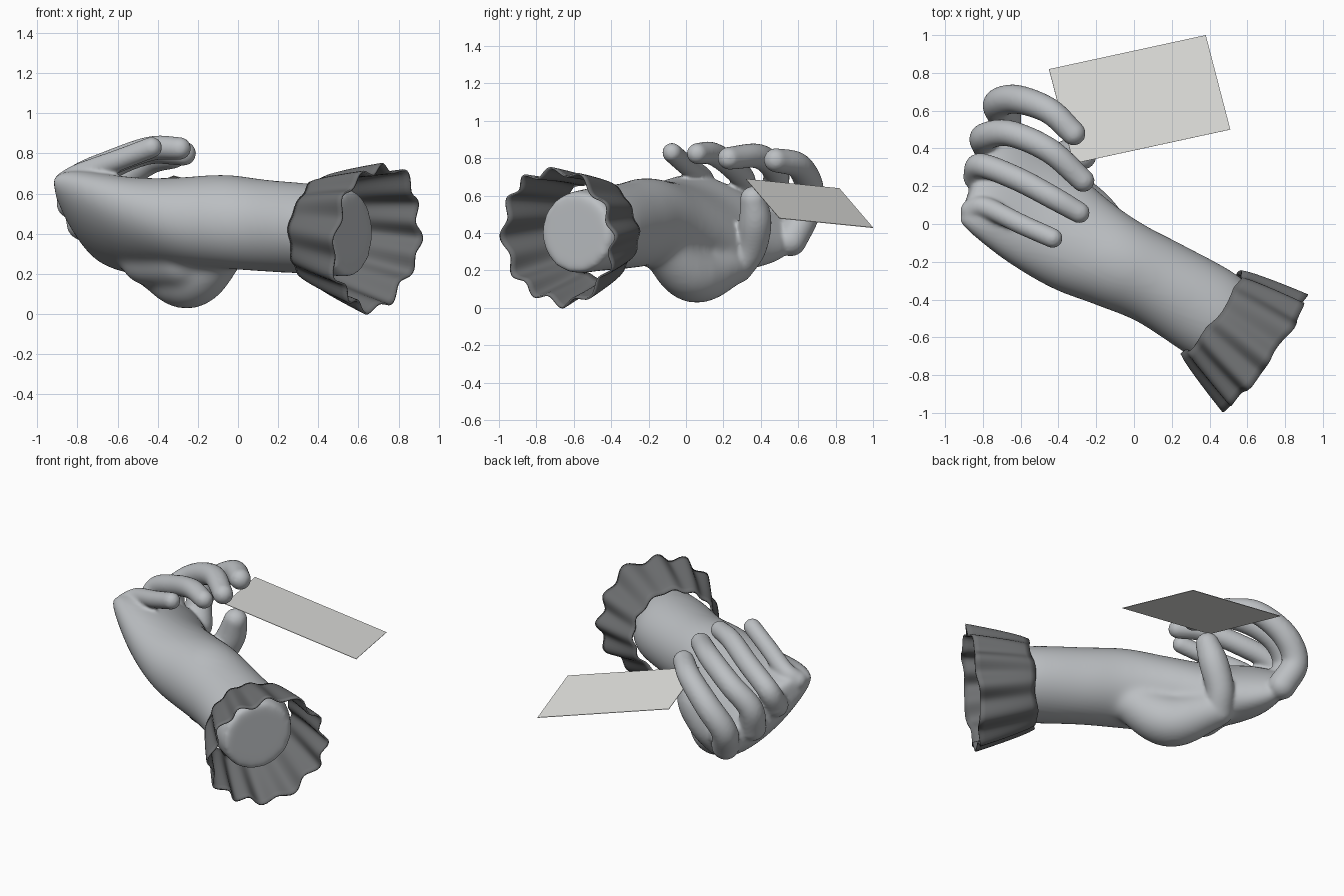
import bpy, bmesh, math
from mathutils import Vector

cube = bpy.data.objects.get("Cube")
if cube:
    bpy.data.objects.remove(cube, do_unlink=True)


def material(name, rgb):
    mat = bpy.data.materials.new(name)
    mat.use_nodes = True
    color = (*rgb, 1)
    mat.diffuse_color = color
    shader = next(n for n in mat.node_tree.nodes if n.type == "BSDF_PRINCIPLED")
    shader.inputs["Base Color"].default_value = color
    shader.inputs["Roughness"].default_value = 0.7
    return mat


def make_object(name, bm, mat):
    bmesh.ops.recalc_face_normals(bm, faces=bm.faces[:])
    mesh = bpy.data.meshes.new(name)
    bm.to_mesh(mesh)
    bm.free()
    obj = bpy.data.objects.new(name, mesh)
    bpy.context.collection.objects.link(obj)
    mesh.materials.append(mat)
    return obj


def fuse(obj, voxel, softness):
    """Merge overlapping shells into one soft skin."""
    remesh = obj.modifiers.new("fuse", "REMESH")
    remesh.mode = "VOXEL"
    remesh.voxel_size = voxel
    soften = obj.modifiers.new("soften", "SMOOTH")
    soften.factor = 0.5
    soften.iterations = softness
    bpy.context.view_layer.objects.active = obj
    obj.select_set(True)
    for name in ("fuse", "soften"):
        bpy.ops.object.modifier_apply(modifier=name)


def spline(points, steps):
    """Smooth resampling of points of any dimension."""
    pts = [Vector(p) for p in points]
    pts = [pts[0] * 2 - pts[1]] + pts + [pts[-1] * 2 - pts[-2]]
    out = []
    for a, b, c, d in zip(pts, pts[1:], pts[2:], pts[3:]):
        for i in range(steps):
            t = i / steps
            out.append((b * 2 + (c - a) * t + (a * 2 - b * 5 + c * 4 - d) * t ** 2
                        + (b * 3 - a - c * 3 + d) * t ** 3) * 0.5)
    return out + [pts[-2]]


def loft(bm, rings, caps=True):
    """Bridge equal rings of points into a tube."""
    loops = [[bm.verts.new(p) for p in ring] for ring in rings]
    count = len(loops[0])
    for r0, r1 in zip(loops, loops[1:]):
        for i in range(count):
            j = (i + 1) % count
            bm.faces.new((r0[i], r0[j], r1[j], r1[i]))
    if caps:
        bm.faces.new(loops[0])
        bm.faces.new(loops[-1])


def ellipse(center, u, v, count=32):
    angles = [math.tau * i / count for i in range(count)]
    return [center + u * math.cos(a) + v * math.sin(a) for a in angles]


def finger(bm, points):
    """Tube through (x, y, z, radius) points with rounded ends."""
    path = spline(points, 8)
    centers = [p.to_3d() for p in path]
    rings = []
    for i, c in enumerate(centers):
        tangent = (centers[min(i + 1, len(centers) - 1)] - centers[max(i - 1, 0)]).normalized()
        u = tangent.orthogonal().normalized()
        if rings:
            u = (last - tangent * last.dot(tangent)).normalized()
        last = u
        rings.append(ellipse(c, u * path[i][3], tangent.cross(u) * path[i][3], 20))
    loft(bm, rings)
    for c, p in ((centers[0], path[0]), (centers[-1], path[-1])):
        ball = bmesh.ops.create_icosphere(bm, subdivisions=3, radius=p[3])
        bmesh.ops.translate(bm, verts=ball["verts"], vec=c)


skin = material("glove grey", (0.50, 0.52, 0.54))
cloth = material("dark cuff grey", (0.155, 0.16, 0.165))
paper = material("card off white", (0.79, 0.79, 0.765))

# Forearm and palm: little-finger edge, thumb edge, half thickness
sections = [
    (0.45, -0.78, 0.40, 0.68, -0.41, 0.40, 0.22),
    (0.28, -0.69, 0.42, 0.55, -0.27, 0.42, 0.225),
    (0.02, -0.52, 0.44, 0.26, -0.11, 0.44, 0.23),
    (-0.20, -0.43, 0.47, 0.05, 0.00, 0.45, 0.235),
    (-0.42, -0.34, 0.54, -0.16, 0.14, 0.37, 0.22),
    (-0.66, -0.19, 0.63, -0.42, 0.36, 0.26, 0.19),
    (-0.84, -0.06, 0.68, -0.61, 0.53, 0.28, 0.15),
    (-0.93, 0.01, 0.68, -0.71, 0.62, 0.36, 0.09),
]
axis = Vector((-0.83, 0.56, 0))
bm = bmesh.new()
rings = []
for s in spline(sections, 6):
    a, b = Vector(s[0:3]), Vector(s[3:6])
    normal = axis.cross(b - a).normalized()
    rings.append(ellipse((a + b) / 2, (b - a) / 2, normal * s[6]))
loft(bm, rings)
# Fleshy heel of the thumb, blended softly into the palm
finger(bm, [(-0.06, -0.14, 0.34, 0.12), (-0.24, 0.04, 0.18, 0.155), (-0.42, 0.25, 0.23, 0.11)])
finger(bm, [(-0.28, -0.06, 0.27, 0.14), (-0.45, 0.10, 0.28, 0.14)])
hand = make_object("gloved_hand", bm, skin)
fuse(hand, 0.016, 25)

bm = bmesh.new()
bm.from_mesh(hand.data)
# Curled fingers
finger(bm, [(-0.68, 0.56, 0.36, 0.085), (-0.72, 0.635, 0.50, 0.08), (-0.62, 0.66, 0.64, 0.077),
            (-0.45, 0.60, 0.76, 0.07), (-0.32, 0.48, 0.79, 0.065)])
finger(bm, [(-0.77, 0.41, 0.45, 0.085), (-0.79, 0.46, 0.60, 0.075), (-0.66, 0.48, 0.725, 0.07),
            (-0.45, 0.39, 0.81, 0.067), (-0.27, 0.23, 0.80, 0.062)])
finger(bm, [(-0.83, 0.25, 0.55, 0.075), (-0.81, 0.31, 0.67, 0.066), (-0.62, 0.24, 0.76, 0.064),
            (-0.43, 0.14, 0.825, 0.062), (-0.29, 0.06, 0.825, 0.057)])
finger(bm, [(-0.86, 0.07, 0.65, 0.06), (-0.79, 0.09, 0.695, 0.056), (-0.60, 0.00, 0.765, 0.054),
            (-0.43, -0.075, 0.83, 0.053)])
# Thumb
finger(bm, [(-0.43, 0.27, 0.22, 0.09), (-0.38, 0.345, 0.32, 0.085), (-0.31, 0.37, 0.46, 0.088),
            (-0.27, 0.36, 0.58, 0.072)])
bm.to_mesh(hand.data)
bm.free()
fuse(hand, 0.011, 8)
hand.data.materials.clear()
hand.data.materials.append(skin)
hand.data.shade_smooth()

# Ruffled cuff: a flared tube whose folds deepen toward the leaning rim
narrow, wide = Vector((0.41, -0.47, 0.42)), Vector((0.69, -0.685, 0.38))
along = (wide - narrow).normalized()
side, up = Vector((0.59, 0.81, 0)), Vector((0, 0, 1)) + along * 0.13
bm = bmesh.new()
rings = []
for k in range(11):
    t = k / 10
    ring = []
    for i in range(144):
        a = math.tau * i / 144
        folds = math.cos(12 * a + 0.5 * math.sin(3 * a)) + 0.3 * math.cos(5 * a + 1)
        radius = 0.265 + 0.098 * t ** 0.8 + (0.008 + 0.014 * t) * folds
        sway = 0.008 * math.cos(6 * a + 1) * (2 * t - 1)
        ring.append(narrow.lerp(wide, t) + along * sway
                    + (side * math.cos(a) + up * math.sin(a)) * radius)
    rings.append(ring)
loft(bm, rings, caps=False)
cuff = make_object("ruffled_cuff", bm, cloth)
cuff.data.shade_smooth()
hem = cuff.modifiers.new("hem", "SOLIDIFY")
hem.thickness = 0.01

# Card held between thumb and fingers
bm = bmesh.new()
corners = [(-0.32, 0.32, 0.69), (0.51, 0.50, 0.48), (0.38, 1.0, 0.43), (-0.45, 0.82, 0.64)]
bm.faces.new([bm.verts.new(c) for c in corners])
card = make_object("held_card", bm, paper)
plate = card.modifiers.new("plate", "SOLIDIFY")
plate.thickness = 0.003
